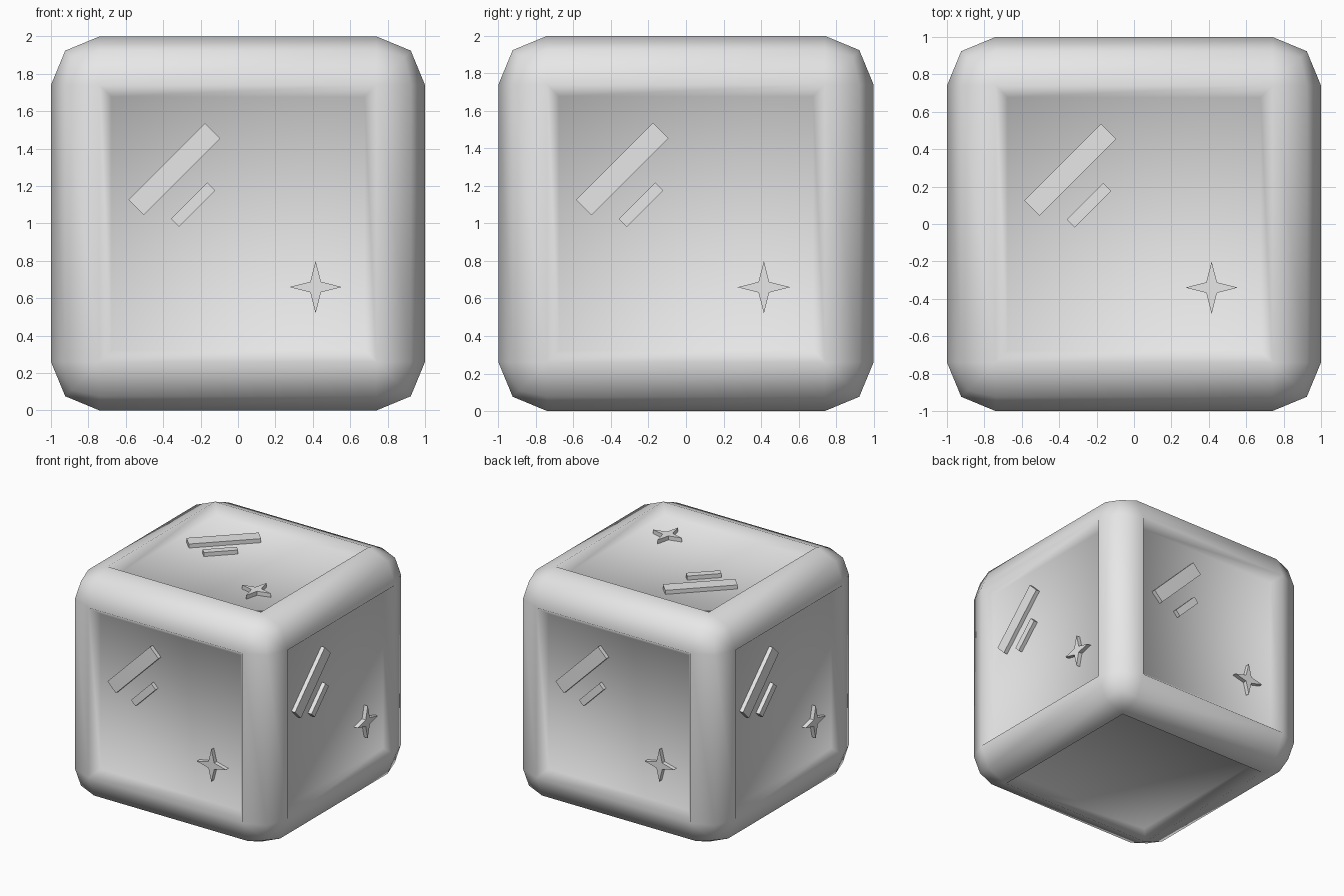
import bpy, bmesh, math
from mathutils import Matrix, Vector

if "Cube" in bpy.data.objects:
    bpy.data.objects.remove(bpy.data.objects["Cube"])

FLOOR = 0.925   # panel distance from the centre
TOP = 0.96     # outer face of the raised marks

grey = bpy.data.materials.new("light_grey")
grey.use_nodes = True
grey.diffuse_color = (0.8, 0.8, 0.8, 1)
grey.node_tree.nodes["Principled BSDF"].inputs["Base Color"].default_value = (0.8, 0.8, 0.8, 1)


def finish(bm, name, smooth):
    bmesh.ops.recalc_face_normals(bm, faces=bm.faces)
    for f in bm.faces:
        f.smooth = smooth
    mesh = bpy.data.meshes.new(name)
    bm.to_mesh(mesh)
    bm.free()
    mesh.materials.append(grey)
    obj = bpy.data.objects.new(name, mesh)
    bpy.context.collection.objects.link(obj)
    return obj


# Rounded block with a shallow sunken panel on every side
bm = bmesh.new()
bmesh.ops.create_cube(bm, size=2)
bmesh.ops.bevel(bm, geom=bm.edges[:], offset=0.26, segments=2, profile=0.5, affect='EDGES')
panels = [f for f in bm.faces if max(abs(c) for c in f.normal) > 0.99]
bmesh.ops.inset_individual(bm, faces=panels, thickness=0.09, depth=FLOOR - 1)
block = finish(bm, "block", True)
block.location.z = 1


def bar(cx, cy, length, width):
    """Outline of a bar leaning at 45 degrees."""
    along = Vector((1, 1)).normalized() * length / 2
    across = Vector((-1, 1)).normalized() * width / 2
    c = Vector((cx, cy))
    return [c - along - across, c + along - across, c + along + across, c - along + across]


def star(cx, cy, tip, waist):
    """Outline of a four-pointed star."""
    pts = []
    for i in range(8):
        r = waist if i % 2 else tip
        a = i * math.pi / 4
        pts.append(Vector((cx + r * math.cos(a), cy + r * math.sin(a))))
    return pts


MARKS = {
    "long_bar": bar(-0.34, 0.29, 0.58, 0.115),
    "short_bar": bar(-0.24, 0.1, 0.275, 0.06),
    "star": star(0.415, -0.34, 0.14, 0.04),
}

# Face orientations: four upright sides and the top
upright = Matrix.Rotation(math.pi / 2, 4, 'X')
SIDES = {"top": Matrix.Identity(4)}
for i, side in enumerate(("front", "left", "back", "right")):
    SIDES[side] = Matrix.Rotation(i * math.pi / 2, 4, 'Z') @ upright

for side, turn in SIDES.items():
    for mark, outline in MARKS.items():
        bm = bmesh.new()
        base = bm.faces.new([bm.verts.new((p.x, p.y, FLOOR - 0.01)) for p in outline])
        ext = bmesh.ops.extrude_face_region(bm, geom=[base])
        for v in ext["geom"]:
            if isinstance(v, bmesh.types.BMVert):
                v.co.z = TOP
        bmesh.ops.transform(bm, matrix=turn, verts=bm.verts)
        finish(bm, f"{side}_{mark}", False).location.z = 1
